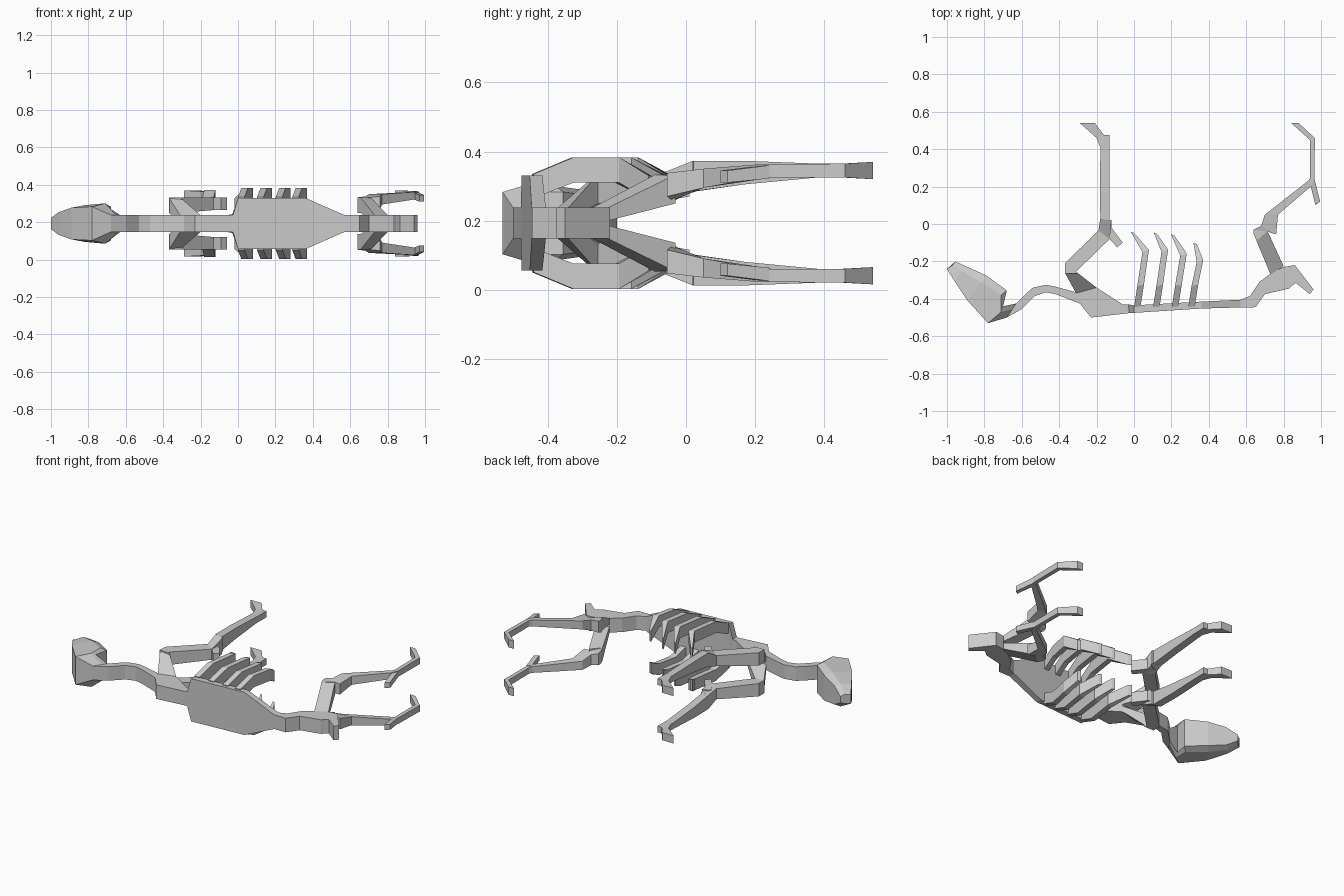
import bpy, bmesh

MID = 0.193  # the animal lies on its side; z = MID is its symmetry plane


def loft(name, rings):
    """Skin a list of equal-length closed rings and cap both ends."""
    bm = bmesh.new()
    vr = [[bm.verts.new(p) for p in r] for r in rings]
    n = len(vr[0])
    for a, b in zip(vr, vr[1:]):
        for i in range(n):
            j = (i + 1) % n
            bm.faces.new((a[i], a[j], b[j], b[i]))
    bm.faces.new(vr[0][::-1])
    bm.faces.new(vr[-1])
    bmesh.ops.recalc_face_normals(bm, faces=bm.faces)
    me = bpy.data.meshes.new(name)
    bm.to_mesh(me)
    bm.free()
    ob = bpy.data.objects.new(name, me)
    bpy.context.collection.objects.link(ob)
    return ob


def centred(name, sections):
    """Sections are lists of (x, y, half width) mirrored about MID."""
    return loft(name, [[(x, y, MID + w) for x, y, w in s] +
                       [(x, y, MID - w) for x, y, w in reversed(s)] for s in sections])


def pair(name, sections):
    """Sections are (xa, ya, xb, yb, inner z, outer z), made on both sides."""
    for side, f in (("left", 1), ("right", -1)):
        rings = []
        for xa, ya, xb, yb, zi, zo in sections:
            zi, zo = MID + f * (zi - MID), MID + f * (zo - MID)
            rings.append([(xa, ya, zi), (xb, yb, zi), (xb, yb, zo), (xa, ya, zo)])
        loft(name + "_" + side, rings)


# Spine from neck to pelvis, with the broad back plate in the middle
spine = [(-.70, -.44, -.74, -.51, .045), (-.63, -.425, -.68, -.50, .045),
         (-.58, -.375, -.60, -.455, .045), (-.54, -.34, -.53, -.385, .045),
         (-.47, -.325, -.47, -.365, .045), (-.42, -.335, -.42, -.375, .045),
         (-.31, -.365, -.29, -.425, .045), (-.20, -.34, -.23, -.50, .045),
         (-.06, -.43, -.03, -.477, .045), (-.03, -.43, -.025, -.477, .05),
         (.00, -.435, .00, -.475, .137), (.36, -.415, .36, -.452, .137),
         (.57, -.405, .57, -.446, .045), (.62, -.385, .65, -.445, .045),
         (.67, -.31, .70, -.375, .045), (.73, -.265, .83, -.345, .045),
         (.80, -.23, .845, -.33, .045), (.86, -.22, .865, -.315, .045),
         (.96, -.35, .94, -.375, .045)]
centred("spine", [[(a, b, w), (c, d, w)] for a, b, c, d, w in spine])

# Skull
centred("skull", [
    [(-.68, -.50, .045), (-.65, -.455, .045), (-.63, -.425, .045)],
    [(-.78, -.53, .09), (-.71, -.47, .108), (-.70, -.44, .09)],
    [(-.79, -.52, .09), (-.71, -.38, .108), (-.68, -.355, .09)],
    [(-.89, -.41, .085), (-.82, -.31, .098), (-.79, -.275, .08)],
    [(-.96, -.305, .06), (-.92, -.25, .072), (-.89, -.23, .06)],
    [(-1.0, -.24, .03), (-.97, -.22, .03), (-.955, -.20, .02)]])

# Ribs: knee x, knee y, tip x, tip y
for i, (kx, ky, tx, ty) in enumerate([(.045, -.15, -.018, -.04), (.147, -.15, .105, -.045),
                                      (.247, -.17, .198, -.055), (.335, -.205, .318, -.10)]):
    bx = kx - .045
    pair(f"rib_{i + 1}", [
        (bx, -.445, bx + .035, -.44, .265, .335),
        (bx + .018, -.33, bx + .053, -.325, .31, .383),
        (kx, ky, kx + .035, ky + .012, .31, .383),
        (tx, ty, tx + .018, ty - .008, .26, .33)])

# Front legs
pair("shoulder", [(-.31, -.37, -.20, -.34, .20, .238), (-.37, -.26, -.31, -.255, .25, .333)])
pair("front_upper_leg", [
    (-.37, -.265, -.30, -.37 + .105, .25, .333), (-.37, -.21, -.31, -.255, .25, .333),
    (-.19, -.035, -.13, -.08, .265, .333), (-.18, .03, -.12, .02, .285, .373)])
pair("front_elbow", [(-.17, -.01, -.12, .01, .27, .345), (-.14, -.07, -.12, -.02, .265, .333),
                     (-.09, -.125, -.06, -.10, .265, .333)])
pair("front_lower_leg", [
    (-.18, .03, -.13, .02, .285, .373), (-.182, .17, -.132, .17, .305, .373),
    (-.18, .38, -.132, .38, .325, .365), (-.18, .41, -.13, .475, .325, .365),
    (-.20, .46, -.16, .475, .325, .365), (-.29, .54, -.21, .54, .32, .37)])

# Hind legs
pair("thigh", [(.73, -.27, .80, -.225, .20, .238), (.655, -.09, .71, -.03, .25, .333)])
pair("hind_lower_leg", [
    (.64, -.055, .655, -.09, .25, .333), (.64, -.03, .71, -.04, .26, .333),
    (.68, -.01, .76, -.055, .27, .338), (.70, .05, .77, .05, .295, .35),
    (.93, .23, .945, .20, .322, .362), (.94, .245, .965, .24, .325, .363),
    (.94, .45, .967, .46, .325, .365), (.84, .54, .88, .54, .32, .37)])
pair("hind_heel", [(.94, .22, .965, .24, .322, .36), (.97, .10, .995, .12, .31, .345)])
